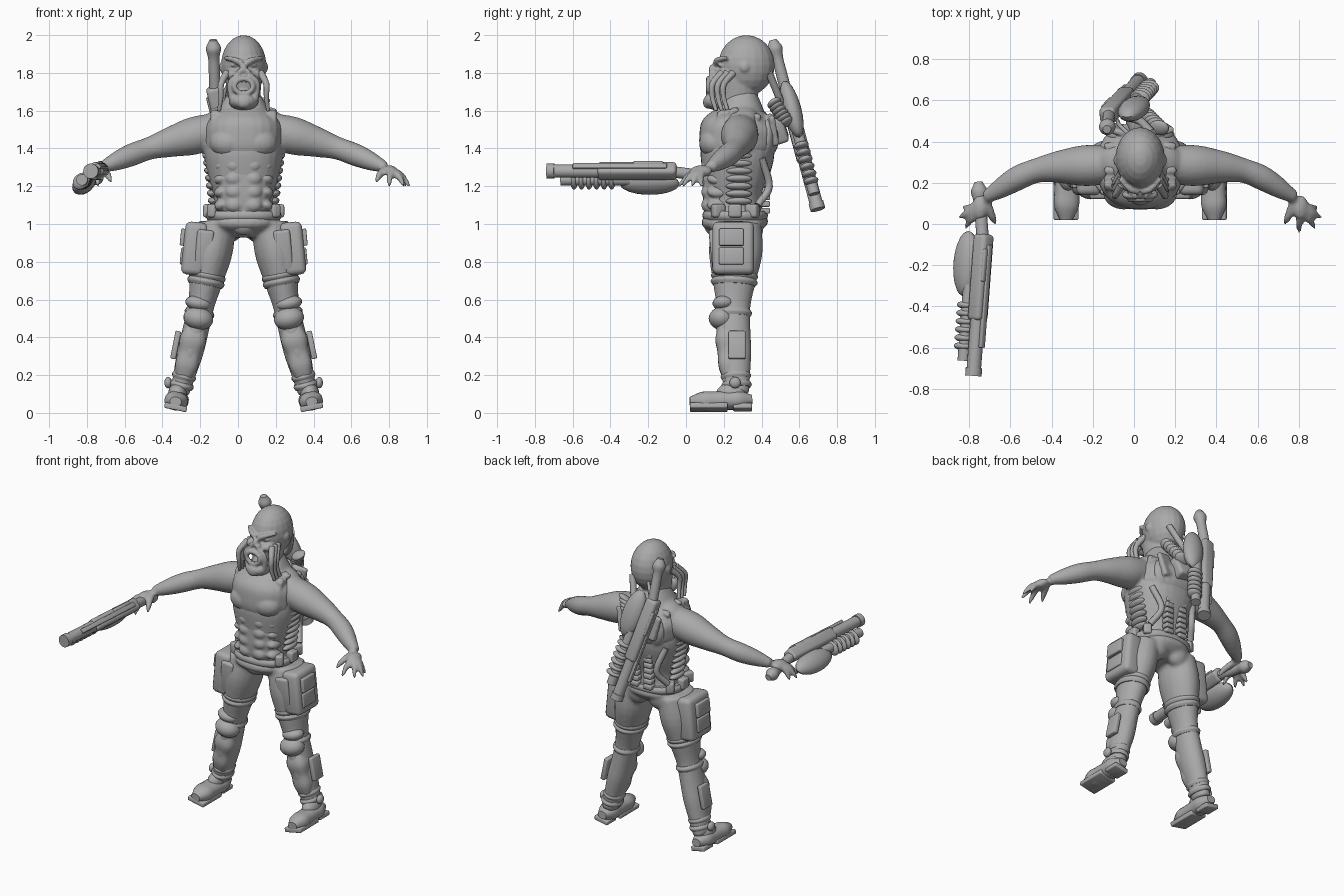
import bpy, bmesh
from math import pi, cos, sin
from mathutils import Matrix, Vector, Euler

if "Cube" in bpy.data.objects:
    bpy.data.objects.remove(bpy.data.objects["Cube"], do_unlink=True)

colour = (.4, .4, .4, 1)
grey = bpy.data.materials.new("clay_grey")
grey.use_nodes = True
grey.diffuse_color = colour
grey.node_tree.nodes["Principled BSDF"].inputs["Base Color"].default_value = colour

UP, FRONT = Vector((0, 0, 1)), Vector((0, -1, 0))
CENTRE_LINE = Matrix.Translation((.03, 0, 0))


def smooth(values, t):
    """Value at t (0 to 1) on a spline through evenly spaced values."""
    last = len(values) - 1
    i = min(int(t * last), last - 1)
    u = t * last - i
    b, c = values[i], values[i + 1]
    a = values[i - 1] if i else b * 2 - c
    d = values[i + 2] if i + 2 <= last else c * 2 - b
    into, out = (c - a) / 2, (d - b) / 2
    return b + into * u + ((c - b) * 3 - into * 2 - out) * u ** 2 + ((b - c) * 2 + into + out) * u ** 3


class Part:
    """Collects shapes into one named object."""

    def __init__(self, name):
        self.name = name
        self.bm = bmesh.new()

    def limb(self, path, radii, depth=1, ref=UP, power=2, sides=20, steps=24):
        """Loft along a path; depth flattens or deepens the cross-section."""
        path = [Vector(p) for p in path]
        spots = [smooth(path, k / steps) for k in range(steps + 1)]
        loops = []
        for k, spot in enumerate(spots):
            along = (spots[min(k + 1, steps)] - spots[max(k - 1, 0)]).normalized()
            across = along.cross(ref).normalized()
            over = across.cross(along) * depth
            radius = smooth(radii, k / steps)
            ring = []
            for j in range(sides):
                c, s = cos(2 * pi * j / sides), sin(2 * pi * j / sides)
                reach = radius * (abs(c) ** power + abs(s) ** power) ** (-1 / power)
                ring.append(self.bm.verts.new(spot + (across * c + over * s) * reach))
            loops.append(ring)
        for low, high in zip(loops, loops[1:]):
            for j in range(sides):
                self.bm.faces.new((low[j - 1], low[j], high[j], high[j - 1]))
        self.bm.faces.new(loops[0])
        self.bm.faces.new(loops[-1])

    def cord(self, path, radii):
        self.limb(path, radii, ref=Vector((.1, .9, .3)), sides=10, steps=12)

    def blob(self, at, size, turn=(0, 0, 0)):
        place = Matrix.LocRotScale(Vector(at), Euler(turn), Vector(size))
        bmesh.ops.create_uvsphere(self.bm, u_segments=20, v_segments=12, radius=1, matrix=place)

    def box(self, at, size, turn=(0, 0, 0)):
        place = Matrix.LocRotScale(Vector(at), Euler(turn), Vector(size))
        verts = bmesh.ops.create_cube(self.bm, size=1, matrix=place)["verts"]
        edges = list({edge for vert in verts for edge in vert.link_edges})
        bmesh.ops.bevel(self.bm, geom=edges, offset=min(size) / 4, segments=3, profile=.5, affect="EDGES")

    def mirror(self):
        """Copies everything made so far to the other side."""
        bm = self.bm
        copy = bmesh.ops.duplicate(bm, geom=bm.verts[:] + bm.edges[:] + bm.faces[:])["geom"]
        verts = [item for item in copy if isinstance(item, bmesh.types.BMVert)]
        bmesh.ops.scale(bm, vec=(-1, 1, 1), verts=verts)

    def finish(self, voxel=0, place=CENTRE_LINE):
        bmesh.ops.recalc_face_normals(self.bm, faces=self.bm.faces[:])
        mesh = bpy.data.meshes.new(self.name)
        self.bm.to_mesh(mesh)
        self.bm.free()
        mesh.materials.append(grey)
        ob = bpy.data.objects.new(self.name, mesh)
        bpy.context.collection.objects.link(ob)
        ob.matrix_world = place
        bpy.ops.object.select_all(action="DESELECT")
        ob.select_set(True)
        bpy.context.view_layer.objects.active = ob
        bpy.ops.object.shade_smooth_by_angle(angle=.7)
        if voxel:  # fuse overlapping masses into one skin
            fuse = ob.modifiers.new("fuse", "REMESH")
            fuse.mode, fuse.voxel_size, fuse.use_smooth_shade = "VOXEL", voxel, True
            soften = ob.modifiers.new("soften", "SMOOTH")
            soften.factor, soften.iterations = .5, 4


# Joints of the left side
shoulder, elbow, wrist = Vector((.14, .29, 1.5)), Vector((.5, .26, 1.4)), Vector((.75, .13, 1.3))
hip, knee, ankle = Vector((.14, .27, 1)), Vector((.24, .25, .5)), Vector((.34, .27, .1))
palm = Vector((.78, .08, 1.28))

# Body: limbs on the left, mirrored, then the torso
body = Part("body")
body.limb([shoulder, elbow, wrist], [.09, .1, .08, .06, .06, .05, .03])
body.blob(at=palm, size=(.04, .06, .03), turn=(0, .4, 0))
for x, y in ((.77, -.04), (.85, -.02), (.88, .03), (.86, .08)):
    tip = Vector((x, y, 1.2))
    body.cord([palm, palm.lerp(tip, .5) + UP * .02, tip], [.02, .02, .01])
body.cord([wrist, (.72, .04, 1.26), (.7, 0, 1.22)], [.02, .02, .01])
body.limb([hip, knee, ankle], [.1, .11, .09, .07, .07, .07, .06, .05], depth=1.3, ref=FRONT)
body.blob(at=(.08, .35, .98), size=(.08, .06, .08))
body.blob(at=(.1, .43, 1.46), size=(.07, .04, .1))
body.blob(at=(.12, .3, 1.57), size=(.1, .08, .05), turn=(0, .4, 0))
body.mirror()
body.limb([(0, .26, .93), (0, .26, 1.2), (0, .3, 1.7)], [.1, .19, .16, .16, .19, .21, .16, .08],
          depth=.93, ref=FRONT, power=2.3, sides=28)
body.finish(voxel=.011)

# Head: paired features, then skull, neck, muzzle, jaw and open lips
head = Part("head")
head.cord([(.01, .16, 1.85), (.05, .17, 1.87), (.1, .22, 1.88)], [.02, .01])
head.blob(at=(.05, .19, 1.84), size=(.02, .02, .01))
head.blob(at=(.06, .2, 1.79), size=(.04, .04, .03))
head.blob(at=(.02, .14, 1.81), size=(.02, .02, .01))
head.blob(at=(.11, .31, 1.83), size=(.02, .03, .03))
head.cord([(.02, .13, 1.8), (.07, .14, 1.75), (.06, .15, 1.66)], [.01, .02])
head.mirror()
head.blob(at=(0, .32, 1.84), size=(.12, .15, .16))
head.limb([(0, .28, 1.6), (0, .27, 1.8)], [.08, .09, .1], depth=1.2, ref=FRONT)
head.blob(at=(0, .15, 1.82), size=(.02, .03, .03))
head.blob(at=(0, .2, 1.79), size=(.08, .07, .03))
head.blob(at=(0, .18, 1.65), size=(.08, .09, .05))
head.blob(at=(0, .12, 1.64), size=(.04, .03, .03))
angles = [pi * k / 8 for k in range(17)]
head.cord([(.05 * cos(a), .12, 1.73 + .04 * sin(a)) for a in angles], [.015, .015])
head.blob(at=(0, .15, 1.7), size=(.03, .03, .01))
head.finish(voxel=.0065)

# Teeth and cheek tendrils
mouth = Part("teeth_and_tendrils")
for k in range(3):
    for z in (1.7, 1.76):
        mouth.box(at=(.01 + k / 70, .12, z), size=(.01, .01, .02))
    back = k * .03
    mouth.cord([(.09, .19 + back, 1.8), (.12, .14 + back, 1.74), (.12, .14 + back, 1.67),
                (.13, .16 + back, 1.6)], [.02, .01])
mouth.mirror()
mouth.finish()

# Chest vest with pectoral plates and ribbed shoulder straps
vest = Part("chest_vest")
vest.blob(at=(.08, .15, 1.43), size=(.1, .08, .08))
for k in range(6):
    vest.box(at=(.15, .18 + k * .04, 1.6 - abs(k - 2) / 90), size=(.05, .03, .03), turn=(.3 - k / 8, .3, 0))
vest.box(at=(.15, .18, 1.54), size=(.05, .05, .13), turn=(-.4, 0, 0))
vest.box(at=(.1, .46, 1.5), size=(.1, .03, .16), turn=(.2, .2, .2))
vest.mirror()
vest.limb([(0, .28, 1.33), (0, .28, 1.45), (0, .3, 1.61)], [.16, .2, .21, .2, .12], ref=FRONT, power=2.4, sides=28)
vest.box(at=(0, .1, 1.52), size=(.1, .03, .1), turn=(-.3, 0, 0))
vest.finish(voxel=.008)

# Abdomen armour: rows of muscle plates on a tapering apron
abdomen = Part("abdomen_armour")
for k in range(4):
    z = 1.1 + k * .07
    abdomen.blob(at=(.05, .12, z), size=(.05, .04, .04))
    abdomen.blob(at=(.12, .17, z), size=(.04, .06, .03), turn=(0, .4, 0))
abdomen.mirror()
abdomen.limb([(0, .18, .94), (0, .18, 1.35)], [.06, .11, .13, .13, .13], depth=.7, ref=FRONT, power=2.5)
abdomen.blob(at=(0, .14, 1.02), size=(.08, .05, .08))
abdomen.finish(voxel=.008)

# Belt, side ribs and segmented back guards
belt = Part("belt_and_back_guards")
for k in range(7):
    belt.box(at=(.05, .42, 1.07 + k * .036), size=(.06, .05, .03))
    belt.blob(at=(.16 + k / 200, .28, 1.12 + k * .04), size=(.03, .07, .02), turn=(0, -.3, 0))
for k in (-1, 0, 1):
    belt.box(at=(.19 - abs(k) * .03, .26 + k * .09, 1.07), size=(.05, .07, .07), turn=(0, 0, k * -.5))
belt.cord([(.16, .4, 1.35), (.12, .44, 1.2), (.16, .38, 1.1)], [.02, .02])
belt.mirror()
belt.limb([(0, .26, 1.02), (0, .26, 1.07)], [.19, .2, .2, .19], depth=.86, ref=FRONT, power=2.4, sides=28)
belt.finish()


def leg_band(part, t, radius):
    """Padded ring around the leg at a fraction of its length."""
    ends = [smooth([hip, knee, ankle], t + gap) for gap in (-.02, .02)]
    part.limb(ends, [radius * .9, radius, radius * .9], depth=1.25, ref=FRONT, steps=8)


# Thigh pouches and straps
pouch = Part("thigh_pouches")
pouch.box(at=(.26, .25, .87), size=(.12, .22, .28), turn=(0, -.1, 0))
for z in (.83, .93):
    pouch.box(at=(.32, .24, z), size=(.03, .13, .09), turn=(0, -.1, 0))
pouch.box(at=(.21, .16, .86), size=(.09, .06, .22), turn=(.1, -.1, 0))
for t in (.27, .3):
    leg_band(pouch, t, .1)
pouch.mirror()
pouch.finish()

# Knee pads, shin guards and ankle cuffs
armour = Part("leg_armour")
armour.blob(at=knee + FRONT * .06, size=(.08, .07, .06), turn=(0, -.2, 0))
armour.blob(at=knee + FRONT * .05 + UP * .08, size=(.07, .06, .04), turn=(0, -.2, 0))
armour.limb([knee.lerp(ankle, t) + FRONT * .03 for t in (.1, .8)], [.05, .07, .06, .06, .04], ref=FRONT, power=3)
armour.box(at=(.36, .27, .36), size=(.03, .09, .15), turn=(0, -.2, 0))
for t in (.47, .88, .94):
    leg_band(armour, t, .08 if t < .5 else .065)
armour.blob(at=(.4, .26, .16), size=(.02, .03, .03))
armour.mirror()
armour.finish()

# Boots with sole and heel, rolled to follow the splayed legs
boots = Part("boots")
boots.limb([(.35, .35, .07), (.36, .02, .06)], [.03, .06, .06, .06, .06, .03], depth=.8,
           ref=Vector((-.2, 0, 1)), power=2.4)
boots.blob(at=(.35, .24, .1), size=(.05, .08, .06))
boots.box(at=(.36, .12, .03), size=(.12, .2, .03), turn=(0, -.2, 0))
boots.box(at=(.36, .3, .03), size=(.1, .1, .03), turn=(0, -.2, 0))
boots.mirror()
boots.finish()


def rifle(name, stock, muzzle, up):
    """Rifle lying along its own y axis, then aimed from stock to muzzle."""
    gun = Part(name)
    gun.limb([(0, 0, -.06), (0, .1, -.04), (0, .3, 0)], [.02, .04, .03, .03, .03])
    gun.limb([(0, .3, 0), (0, .94, 0)], [.035, .035])
    gun.limb([(0, .9, 0), (0, .94, 0)], [.04, .04])
    gun.limb([(0, .5, -.07), (0, .87, -.07)], [.03, .03])
    gun.box(at=(0, .46, 0), size=(.08, .42, .08))
    gun.box(at=(0, .55, .04), size=(.03, .5, .02))
    gun.box(at=(.02, .4, .03), size=(.03, .16, .03))
    gun.blob(at=(0, .4, -.1), size=(.05, .16, .07))
    for k in range(6):
        gun.blob(at=(0, .6 + k * .04, -.08), size=(.04, .02, .05))
    aim = (Vector(muzzle) - Vector(stock)).normalized()
    right = aim.cross(Vector(up)).normalized()
    turn = Matrix((right, aim, right.cross(aim))).transposed().to_4x4()
    gun.finish(place=Matrix.Translation(stock) @ turn)


rifle("carried_rifle", stock=(-.71, .2, 1.28), muzzle=(-.78, -.74, 1.28), up=(.8, 0, .7))
rifle("slung_rifle", stock=(-.19, .46, 1.96), muzzle=(.03, .7, 1.07), up=(-1, 0, -.2))

# Rifle mount and ribbed hoses on the upper back
mount = Part("back_mount")
mount.box(at=(0, .49, 1.5), size=(.12, .08, .14), turn=(.3, .2, 0))
for k in range(6):
    mount.blob(at=(.03 + k / 80, .53 - k / 80, 1.54 + k / 50), size=(.05, .04, .02), turn=(.5, -.4, 0))
mount.cord([(.06, .44, 1.8), (0, .5, 1.65), (-.07, .52, 1.58)], [.02, .02])
mount.cord([(-.05, .43, 1.78), (-.1, .48, 1.7), (-.11, .5, 1.6)], [.01, .01])
mount.finish()
